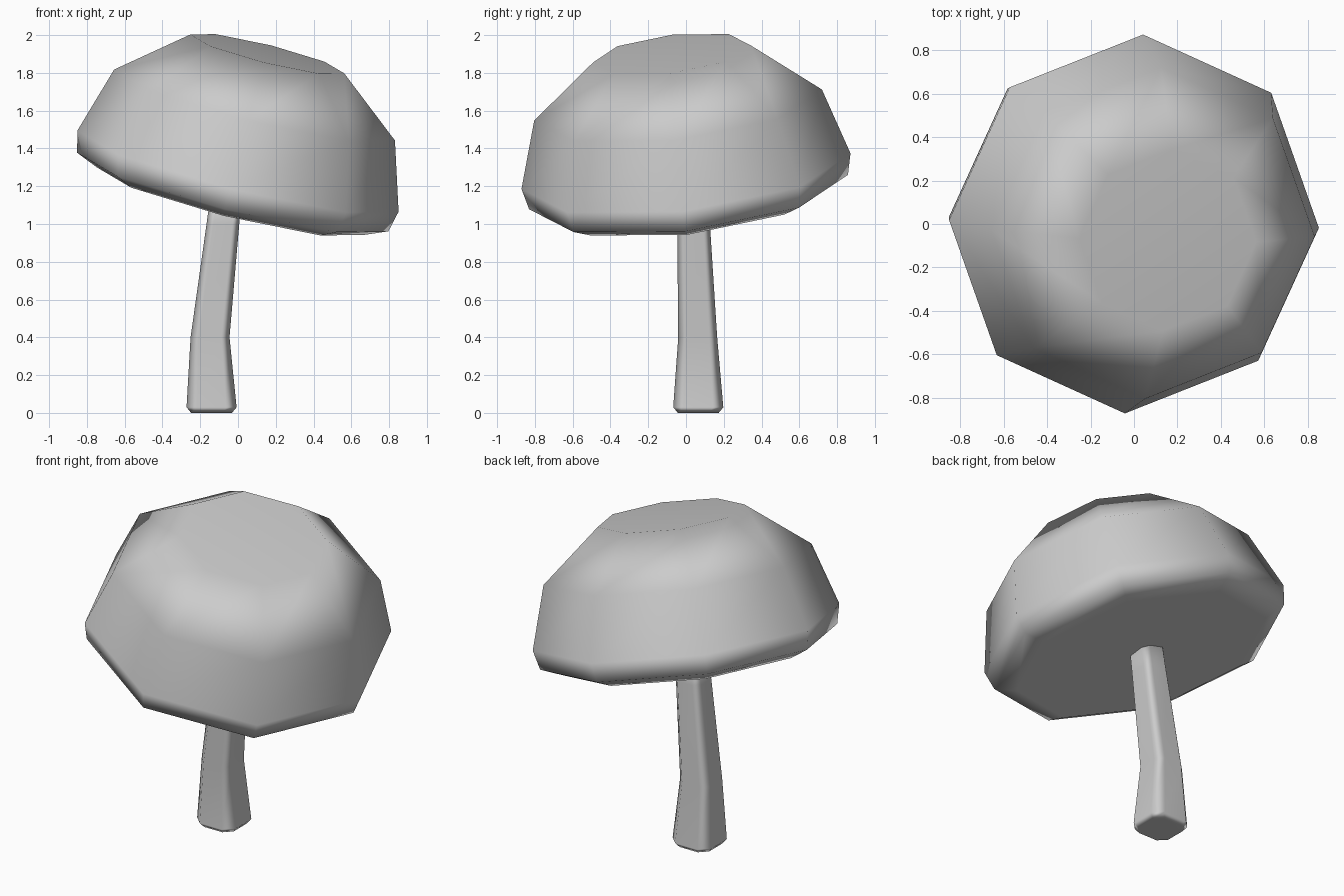
import bpy
import bmesh
from math import cos, sin, radians
from mathutils import Vector

if "Cube" in bpy.data.objects:
    bpy.data.objects.remove(bpy.data.objects["Cube"], do_unlink=True)

grey = bpy.data.materials.new("plain_grey")
grey.use_nodes = True
colour = (0.6, 0.6, 0.6, 1)
grey.diffuse_color = colour
grey.node_tree.nodes["Principled BSDF"].inputs["Base Color"].default_value = colour


def loft(name, rings, angles):
    """Skin closed rings given as (x, y, z, radius), capped at both ends."""
    bm = bmesh.new()
    loops = [[bm.verts.new((x + r * cos(radians(a)), y + r * sin(radians(a)), z))
              for a in angles] for x, y, z, r in rings]
    n = len(angles)
    for low, high in zip(loops, loops[1:]):
        for i in range(n):
            j = (i + 1) % n
            bm.faces.new((low[i], low[j], high[j], high[i]))
    bm.faces.new(loops[0][::-1])
    bm.faces.new(loops[-1])
    for face in bm.faces:
        face.smooth = True
    mesh = bpy.data.meshes.new(name)
    bm.to_mesh(mesh)
    bm.free()
    mesh.materials.append(grey)
    obj = bpy.data.objects.new(name, mesh)
    bpy.context.collection.objects.link(obj)
    # Keeps large end faces flat while the sides shade smoothly
    obj.modifiers.new("weighted_normals", 'WEIGHTED_NORMAL').weight = 70
    return obj


# Tilted eight-sided cap with a bevelled rim and flat underside
cap = loft("cap", [(0, 0, -0.165, 0.73), (0, 0, -0.115, 0.85), (0, 0, 0, 0.877),
                   (0, 0, 0.363, 0.767), (0, 0, 0.644, 0.42)],
           [45 * i - 2 for i in range(8)])
cap.location = (0, 0, 1.28)
lean = Vector((0.25, -0.12, 1))
cap.rotation_euler = Vector((0, 0, 1)).rotation_difference(lean).to_euler()

# Bent stem with a chamfered square section, running up into the cap
corners = [90 * q + a for q in range(4) for a in (30, 60)]
loft("stem", [(-0.14, 0.065, 0, 0.125), (-0.14, 0.065, 0.03, 0.153),
              (-0.148, 0.062, 0.4, 0.119), (-0.08, 0.04, 1.0, 0.1),
              (-0.057, 0.033, 1.2, 0.095)], corners)
